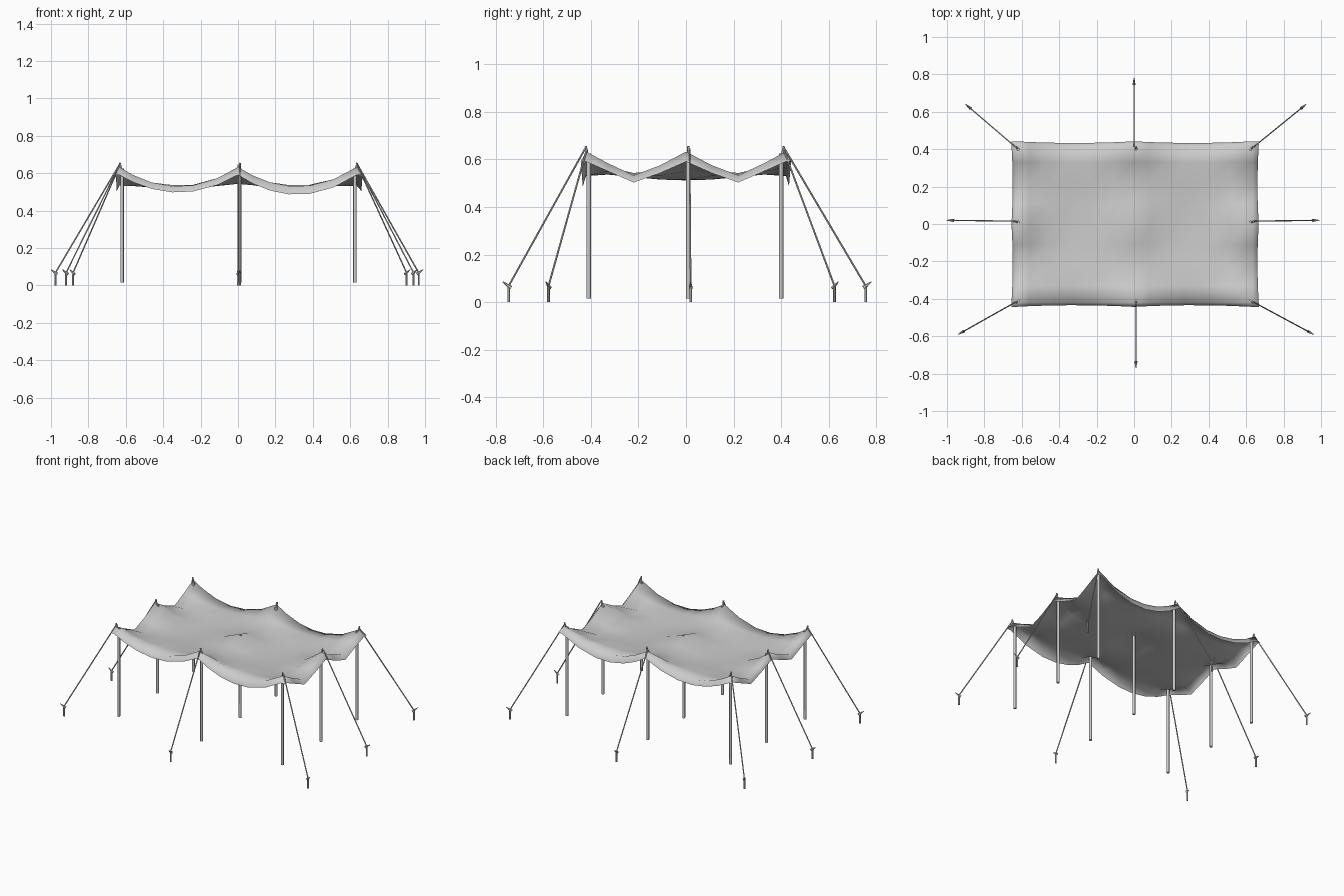
import bpy, bmesh
from mathutils import Vector

old = bpy.data.objects.get("Cube")
if old:
    bpy.data.objects.remove(old, do_unlink=True)

grey = bpy.data.materials.new("light_grey")
grey.use_nodes = True
colour = (0.6, 0.6, 0.6, 1)
grey.diffuse_color = colour
grey.node_tree.nodes["Principled BSDF"].inputs["Base Color"].default_value = colour

PX, PY = 0.635, 0.42


def finish(bm, name, angle):
    mesh = bpy.data.meshes.new(name)
    bm.to_mesh(mesh)
    bm.free()
    mesh.materials.append(grey)
    obj = bpy.data.objects.new(name, mesh)
    bpy.context.collection.objects.link(obj)
    bpy.ops.object.select_all(action='DESELECT')
    obj.select_set(True)
    bpy.context.view_layer.objects.active = obj
    bpy.ops.object.shade_smooth_by_angle(angle=angle)


def rod(bm, a, b, r1, r2=None, sides=8):
    """Add a straight tapered rod from a to b."""
    a, b = Vector(a), Vector(b)
    d = b - a
    made = bmesh.ops.create_cone(bm, cap_ends=True, segments=sides, radius1=r1,
                                 radius2=r1 if r2 is None else r2, depth=d.length)
    turn = d.to_track_quat('Z', 'Y')
    for v in made["verts"]:
        v.co = turn @ v.co + (a + b) / 2


def clamp(t):
    return max(-1, min(1, t))


def bay_sag(t):
    return 4 * abs(t) * (1 - abs(t))


def cloth_point(x, y):
    """Peaks at the poles, hollow bays between them, edges rolling down."""
    u, v = clamp(x / PX), clamp(y / PY)
    su, sv = bay_sag(u), bay_sag(v)
    inner = (1 - u * u) * (1 - v * v)
    peak = abs(1 - 2 * abs(u)) ** 2 * abs(1 - 2 * abs(v)) ** (2 - abs(u) ** 6)
    z = 0.543 + 0.09 * peak * (1 - 0.5 * inner) - 0.032 * (1 - v * v) ** 2 * su
    z -= 0.014 * (su * abs(v) ** 8 + sv * abs(u) ** 8)
    if abs(x) > PX or abs(y) > PY:
        z -= 0.042 - 0.01 * su - 0.012 * sv
        if x > 0:
            z -= 0.012 * su
        if abs(y) > PY:
            y *= 1 - 0.02 * su
        if abs(x) > PX:
            x *= 1 - 0.01 * sv
    return x, y, z


# Cloth canopy
xs = [-0.655, -PX, -0.56, -0.46, -0.35, -0.24, -0.11, 0,
      0.08, 0.17, 0.27, 0.38, 0.51, PX, 0.667]
ys = [-0.443, -PY, -0.33, -0.22, -0.11, 0, 0.11, 0.22, 0.33, PY, 0.442]
bm = bmesh.new()
rows = [[bm.verts.new(cloth_point(x, y)) for x in xs] for y in ys]
for low, high in zip(rows, rows[1:]):
    for i in range(len(xs) - 1):
        bm.faces.new((low[i], low[i + 1], high[i + 1], high[i]))
finish(bm, "canopy", 3.1)

# Poles, each outer one with a slim pin through the cloth
bm = bmesh.new()
for x in (-0.62, 0.01, 0.625):
    for y in (-0.41, 0.01, 0.4):
        middle = x == y
        rod(bm, (x, y, 0.015), (x, y, 0.585 if middle else 0.625), 0.0095)
        if not middle:
            out = Vector((round(x), round(y / 0.4), 0)) * 0.012
            rod(bm, (x, y, 0.6), Vector((x, y, 0.655)) + out, 0.005)
finish(bm, "poles", 0.8)

# Guy ropes and hooked ground stakes
anchors = [(-0.62, -0.41, -0.94, -0.59), (0.01, -0.41, 0.01, -0.77),
           (0.625, -0.41, 0.96, -0.59), (0.625, 0.015, 0.99, 0.02),
           (0.625, 0.4, 0.92, 0.64), (0, 0.4, 0, 0.78),
           (-0.62, 0.4, -0.9, 0.64), (-0.62, 0.015, -1, 0.02)]
ropes, stakes = bmesh.new(), bmesh.new()
for px, py, sx, sy in anchors:
    out = Vector((sx - px, sy - py, 0)).normalized()
    tip = Vector((sx, sy, 0.085))
    foot = Vector((sx, sy, 0)) - out * 0.024
    neck = foot + Vector((0, 0, 0.068))
    rod(ropes, Vector((px, py, 0.645)) + out * 0.015, neck, 0.0038, sides=6)
    rod(stakes, foot, neck, 0.0055, sides=6)
    rod(stakes, neck - out * 0.01 - Vector((0, 0, 0.008)), tip, 0.009, 0.002, 6)
finish(ropes, "guy_ropes", 0.8)
finish(stakes, "ground_stakes", 0.8)
